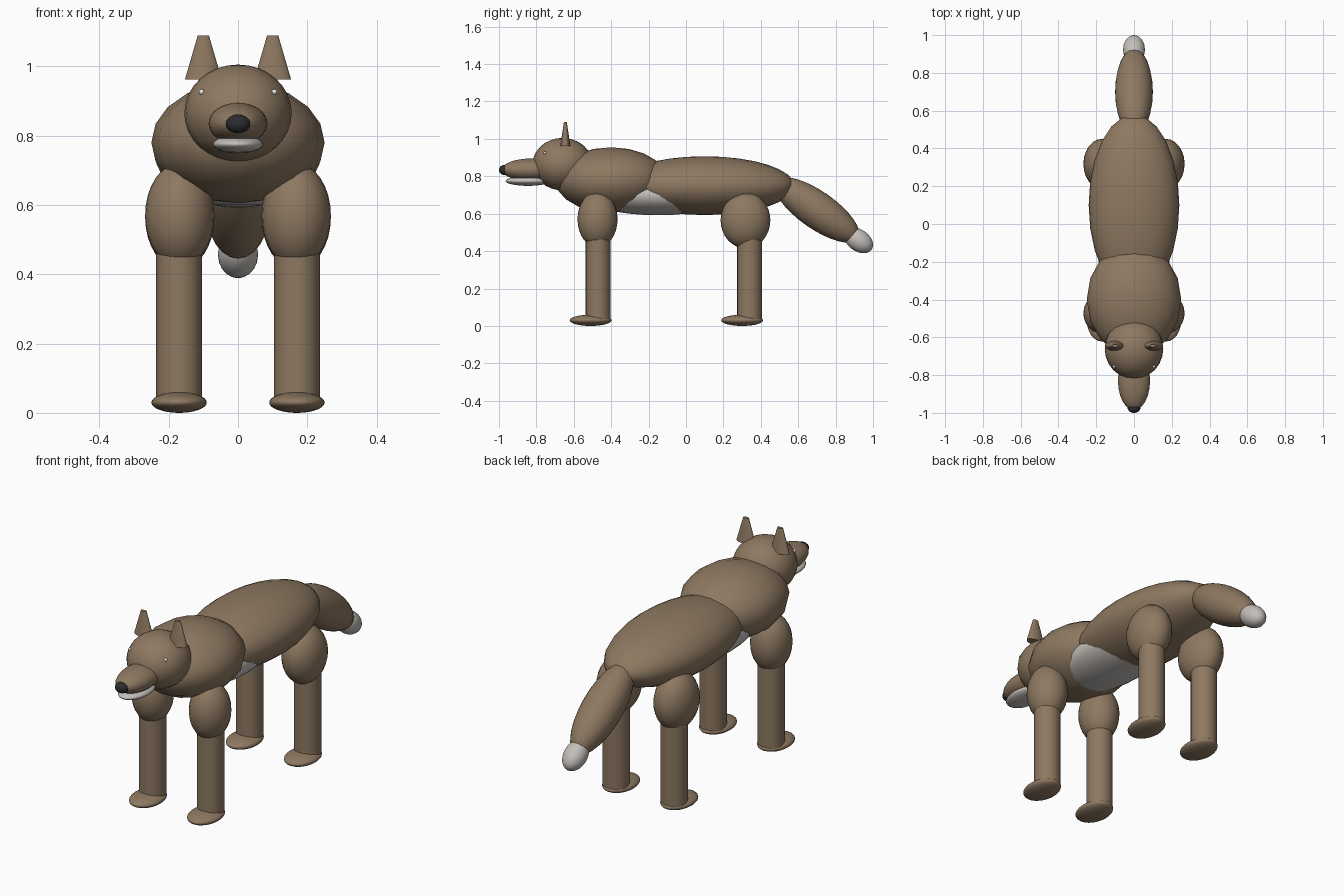
import bpy
import math

cube = bpy.data.objects.get("Cube")
if cube:
    bpy.data.objects.remove(cube, do_unlink=True)


def material(name, color):
    mat = bpy.data.materials.new(name)
    mat.use_nodes = True
    rgba = (*color, 1)
    mat.diffuse_color = rgba
    mat.node_tree.nodes["Principled BSDF"].inputs["Base Color"].default_value = rgba
    return mat


FUR = material("brown_fur", (0.27, 0.19, 0.12))
PALE = material("pale_fur", (0.55, 0.52, 0.49))
DARK = material("black_nose", (0.025, 0.025, 0.028))
WHITE = material("white_eye", (0.8, 0.8, 0.8))


def finish(name, mat):
    obj = bpy.context.object
    obj.name = name
    obj.data.materials.append(mat)
    bpy.ops.object.shade_smooth_by_angle(angle=math.radians(40))
    return obj


def ellipsoid(name, center, radii, mat=FUR, tilt=0, segments=24, rings=16):
    bpy.ops.mesh.primitive_uv_sphere_add(segments=segments, ring_count=rings, location=center,
                                         rotation=(math.radians(tilt), 0, 0))
    bpy.context.object.scale = radii
    return finish(name, mat)


def cone(name, center, r_bottom, r_top, height, depth_scale=1):
    bpy.ops.mesh.primitive_cone_add(vertices=24, radius1=r_bottom, radius2=r_top,
                                    depth=height, location=center)
    bpy.context.object.scale.y = depth_scale
    return finish(name, FUR)


# Trunk
ellipsoid("body", (0, 0.1, 0.75), (0.24, 0.48, 0.157))
ellipsoid("chest", (0, -0.4, 0.78), (0.25, 0.3, 0.175), segments=16, rings=10)
ellipsoid("belly", (0, -0.15, 0.70), (0.19, 0.4, 0.108), PALE)

# Head
ellipsoid("head", (0, -0.66, 0.865), (0.155, 0.16, 0.14))
ellipsoid("muzzle", (0, -0.83, 0.835), (0.085, 0.155, 0.06))
ellipsoid("lower_jaw", (0, -0.845, 0.775), (0.073, 0.12, 0.026), PALE)
ellipsoid("nose", (0, -0.972, 0.834), (0.035, 0.028, 0.027), DARK)

# Tail, sloping down behind
ellipsoid("tail", (0, 0.70, 0.62), (0.1, 0.27, 0.1), tilt=-35)
ellipsoid("tail_tip", (0, 0.923, 0.457), (0.058, 0.085, 0.058), PALE, tilt=-35)

# Paired parts
for side, s in (("left", 1), ("right", -1)):
    ellipsoid(side + "_eye", (s * 0.105, -0.755, 0.926), (0.008, 0.008, 0.008), WHITE)
    cone(side + "_ear", (s * 0.1, -0.645, 1.026), 0.053, 0.016, 0.127, 0.5)
    for end, leg_y, thigh_y, thigh_ry, thigh_z in (("front", -0.47, -0.473, 0.107, 0.57),
                                                   ("hind", 0.34, 0.318, 0.133, 0.565)):
        name = side + "_" + end
        ellipsoid(name + "_upper_leg", (s * 0.168, thigh_y, thigh_z), (0.1, thigh_ry, 0.15))
        cone(name + "_lower_leg", (s * 0.17, leg_y, 0.26), 0.066, 0.066, 0.46)
        ellipsoid(name + "_paw", (s * 0.17, leg_y - 0.04, 0.03), (0.08, 0.112, 0.03))
